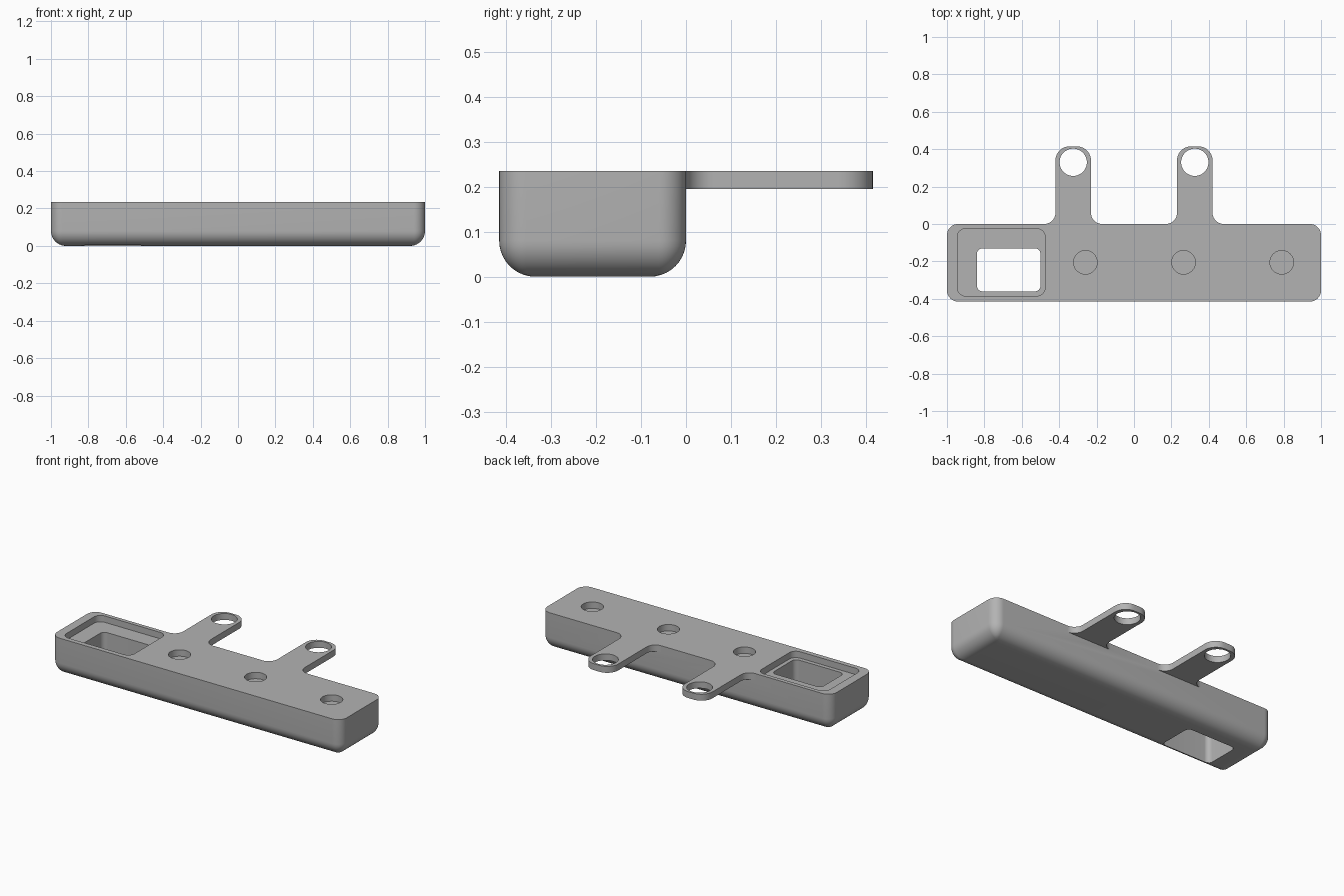
import bpy, bmesh
from math import cos, sin, pi

if "Cube" in bpy.data.objects:
    bpy.data.objects.remove(bpy.data.objects["Cube"])

TOP = 0.235
PLATE = 0.04

grey = bpy.data.materials.new("plain grey")
grey.use_nodes = True
grey.diffuse_color = (0.45, 0.45, 0.45, 1)
grey.node_tree.nodes["Principled BSDF"].inputs["Base Color"].default_value = grey.diffuse_color


def arc(cx, cy, r, start, end, steps=10):
    """Points on an arc, angles in half turns."""
    angles = [pi * (start + (end - start) * i / steps) for i in range(steps + 1)]
    return [(cx + r * cos(a), cy + r * sin(a)) for a in angles]


def rounded_rect(x0, x1, y0, y1, r):
    return (arc(x1 - r, y1 - r, r, 0, 0.5) + arc(x0 + r, y1 - r, r, 0.5, 1)
            + arc(x0 + r, y0 + r, r, 1, 1.5) + arc(x1 - r, y0 + r, r, 1.5, 2))


def loft(name, sections):
    """Solid through a stack of (outline, height) sections, lowest first."""
    bm = bmesh.new()
    rings = [[bm.verts.new((x, y, z)) for x, y in outline] for outline, z in sections]
    n = len(rings[0])
    for low, high in zip(rings, rings[1:]):
        for i in range(n):
            j = (i + 1) % n
            bm.faces.new((low[i], low[j], high[j], high[i]))
    bm.faces.new(rings[0][::-1])
    bm.faces.new(rings[-1])
    bmesh.ops.recalc_face_normals(bm, faces=bm.faces)
    mesh = bpy.data.meshes.new(name)
    bm.to_mesh(mesh)
    bm.free()
    mesh.materials.append(grey)
    obj = bpy.data.objects.new(name, mesh)
    bpy.context.collection.objects.link(obj)
    return obj


def prism(name, outline, z0, z1):
    return loft(name, [(outline, z0), (outline, z1)])


def combine(target, tool, operation):
    mod = target.modifiers.new(tool.name, 'BOOLEAN')
    mod.operation = operation
    mod.solver = 'EXACT'
    mod.object = tool
    tool.hide_render = True
    bpy.context.view_layer.objects.active = target
    bpy.ops.object.modifier_apply(modifier=mod.name)
    bpy.data.objects.remove(tool)


# Housing with rounded corners and a rounded underside
EDGE, CORNER = 0.08, 0.06
sections = []
for i in range(11):
    a = pi / 2 * i / 10
    d = EDGE * (1 - sin(a))
    sections.append((rounded_rect(-1 + d, 1 - d, -0.415 + d, -d, max(CORNER - d, 0.015)),
                     EDGE * (1 - cos(a))))
sections.append((rounded_rect(-1, 1, -0.415, 0, CORNER), TOP))
body = loft("housing", sections)

# Two mounting tabs with filleted roots
HALF, ROOT, TIP = 0.095, 0.06, 0.075
for side in (-1, 1):
    cx = 0.325 * side
    outline = ([(cx - HALF - ROOT, -0.03), (cx + HALF + ROOT, -0.03)]
               + arc(cx + HALF + ROOT, ROOT, ROOT, 1.5, 1)
               + arc(cx + HALF - TIP, 0.415 - TIP, TIP, 0, 0.5)
               + arc(cx - HALF + TIP, 0.415 - TIP, TIP, 0.5, 1)
               + arc(cx - HALF - ROOT, ROOT, ROOT, 0, -0.5))
    combine(body, prism("mounting_tab", outline, TOP - PLATE, TOP), 'UNION')
    hole = prism("tab_hole", arc(cx, 0.33, 0.073, 0, 2, 48)[:-1], 0.1, 0.4)
    combine(body, hole, 'DIFFERENCE')

# Shallow pocket with a window through the floor
pocket = prism("pocket", rounded_rect(-0.945, -0.475, -0.385, -0.025, 0.045), TOP - PLATE, 0.4)
combine(body, pocket, 'DIFFERENCE')
window = prism("window", rounded_rect(-0.84, -0.5, -0.36, -0.13, 0.03), -0.1, 0.4)
combine(body, window, 'DIFFERENCE')

# Blind round recesses
for x in (-0.26, 0.265, 0.79):
    recess = prism("recess", arc(x, -0.205, 0.063, 0, 2, 48)[:-1], TOP - PLATE, 0.4)
    combine(body, recess, 'DIFFERENCE')

# Smooth curves, crisp edges
bpy.ops.object.select_all(action='DESELECT')
body.select_set(True)
bpy.context.view_layer.objects.active = body
bpy.ops.object.shade_smooth_by_angle(angle=pi / 6)
